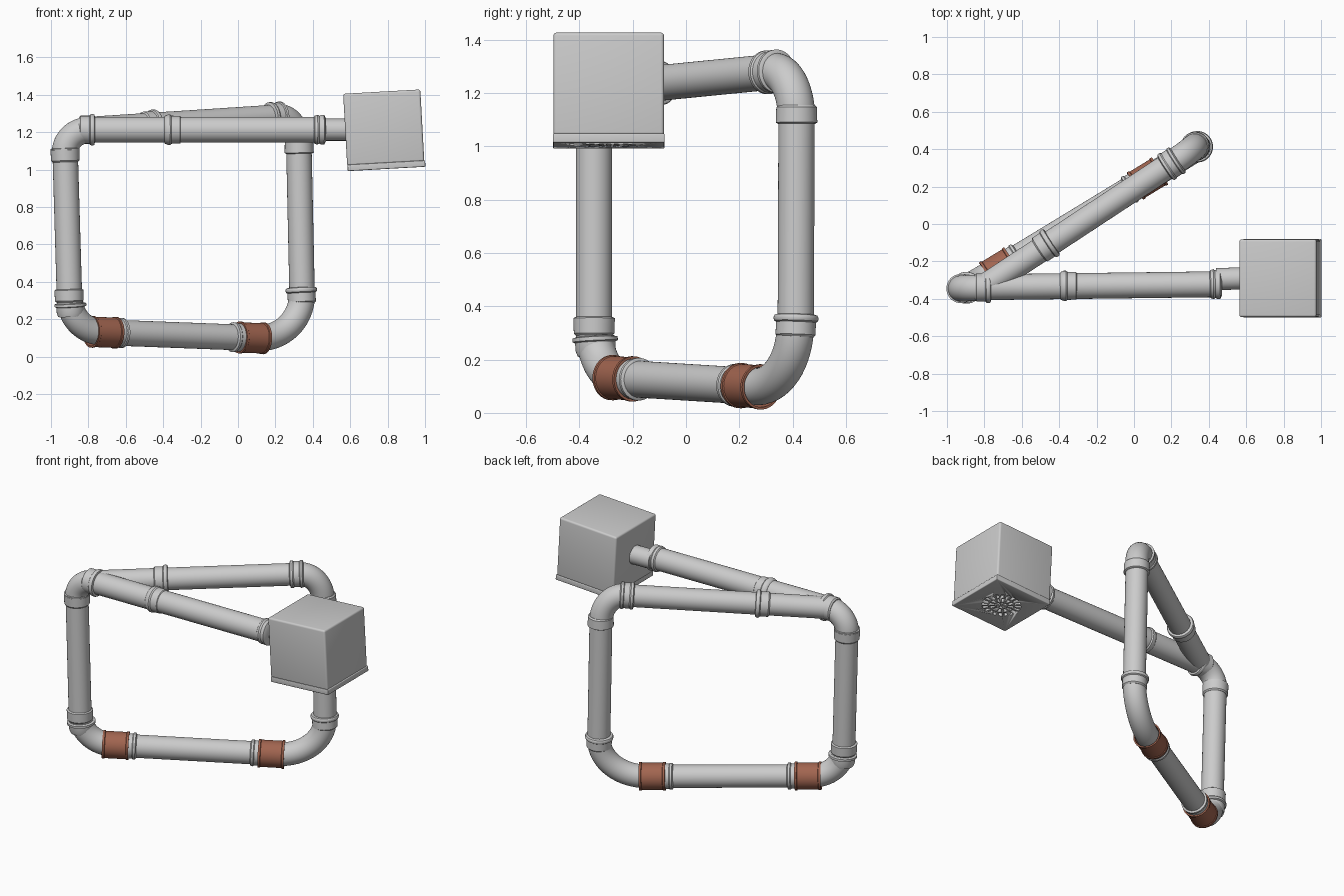
import bpy, bmesh, math
from mathutils import Vector as V, Matrix

if "Cube" in bpy.data.objects:
    bpy.data.objects.remove(bpy.data.objects["Cube"])

SIDES = 48
brown = bpy.data.materials.new("brown_plastic")
brown.diffuse_color = (0.36, 0.13, 0.08, 1)
brown.use_nodes = True
brown.node_tree.nodes["Principled BSDF"].inputs["Base Color"].default_value = brown.diffuse_color


def finish(name, bm, mat=None, angle=35):
    bmesh.ops.recalc_face_normals(bm, faces=bm.faces)
    me = bpy.data.meshes.new(name)
    bm.to_mesh(me)
    bm.free()
    me.shade_smooth()
    me.set_sharp_from_angle(angle=math.radians(angle))
    ob = bpy.data.objects.new(name, me)
    bpy.context.collection.objects.link(ob)
    if mat:
        me.materials.append(mat)
    return ob


def rings(name, stations, mat=None, closed=False):
    """Skin round sections: stations are (centre, tangent, radius)."""
    bm = bmesh.new()
    loops = []
    for c, t, r in stations:
        t = t.normalized()
        n = V((0.6, -0.8, 0)).cross(t)
        n = (n if n.length > 0.2 else V((0, 0, 1)).cross(t)).normalized()
        # horizontal-normal reference keeps neighbouring rings aligned
        b = t.cross(n)
        loops.append([bm.verts.new(c + r * (n * math.cos(a) + b * math.sin(a)))
                      for a in (2 * math.pi * i / SIDES for i in range(SIDES))])
    pairs = list(zip(loops, loops[1:])) + ([(loops[-1], loops[0])] if closed else [])
    for A, B in pairs:
        for i in range(SIDES):
            j = (i + 1) % SIDES
            bm.faces.new((A[i], A[j], B[j], B[i]))
    if not closed:
        bm.faces.new(loops[0])
        bm.faces.new(loops[-1])
    return finish(name, bm, mat)


def turned(name, start, direction, profile, mat=None, closed=False):
    d = V(direction).normalized()
    return rings(name, [(V(start) + d * t, d, r) for t, r in profile], mat, closed)


def pipe(name, a, b, r=0.068):
    d = V(b) - V(a)
    return turned(name, a, d, [(0, r), (d.length, r)])


def elbow(name, a, corner, b, r=0.07, n=16):
    """Quarter bend leaving a toward corner and arriving at b."""
    a, c, b = V(a), V(corner), V(b)
    st = []
    for i in range(n + 1):
        t = math.pi / 2 * i / n
        p = c + (a - c) * (1 - math.sin(t)) + (b - c) * (1 - math.cos(t))
        st.append((p, (c - a) * math.cos(t) + (b - c) * math.sin(t), r))
    return rings(name, st)


# socket profile: sleeve, then a raised bead at the mouth
SOCKET = [(0, .067), (.008, .075), (.055, .075), (.06, .082), (.067, .084),
          (.075, .084), (.082, .080), (.085, .069)]
BELL = [(0, .069), (.008, .076), (.065, .078), (.07, .07)]

# left column
turned("left_column_top_bell", (-.923, -.345, 1.04), (-.03, 0, 1), BELL)
turned("left_column_top_bead", (-.925, -.345, 1.10), (-.03, 0, 1),
       [(0, .07), (.002, .077), (.012, .077), (.014, .07)])
pipe("left_column", (-.925, -.345, 1.12), (-.90, -.345, .28))
turned("left_column_bottom_bell", (-.902, -.345, .29), (-.03, 0, 1), BELL)
turned("left_column_bottom_collar", (-.893, -.338, .215), (-.05, -.05, 1),
       [(0, .069), (.02, .075), (.05, .076), (.054, .085), (.068, .085), (.072, .07)])

# right column
turned("right_column_top_bell", (.326, .415, 1.155), (.02, 0, -1), BELL)
pipe("right_column", (.325, .415, 1.14), (.343, .412, .32))
turned("right_column_bottom_collar", (.342, .411, .285), (-.05, .03, 1), SOCKET)

# bottom run with two brown sleeves
LC, RC = V((-.718, -.238, .13)), V((.072, .243, .10))
u = (RC - LC).normalized()
h = .078
SLEEVE = [(-h, .076), (-h, .085), (-h + .013, .085), (-h + .016, .081), (h - .016, .081),
          (h - .013, .085), (h, .085), (h, .076)]
for nm, c in (("left", LC), ("right", RC)):
    turned(nm + "_brown_sleeve", c, u, SLEEVE, brown, closed=True)
    s = 1 if nm == "left" else -1
    turned(nm + "_sleeve_socket", c, u * s,
           [(.02, .073), (.10, .075), (.105, .080), (.118, .080), (.125, .068)])
pipe("bottom_pipe", LC + u * .05, RC - u * .05, .069)
elbow("bottom_left_elbow", (-.896, -.341, .29), (-.889, -.338, .137), LC - u * .02)
elbow("bottom_right_elbow", (.342, .411, .33), (.340, .407, .086), RC + u * .03)

# top left elbow and the Y fitting
elbow("top_left_elbow", (-.925, -.345, 1.09), (-.928, -.344, 1.213), (-.79, -.340, 1.213))
turned("top_left_collar", (-.85, -.340, 1.213), (1, .01, 0), SOCKET)
pipe("straight_pipe", (-.80, -.338, 1.213), (.46, -.322, 1.213), .069)
turned("straight_pipe_collar", (-.395, -.331, 1.213), (1, .01, 0),
       [(0, .068), (.005, .075), (.02, .081), (.032, .081), (.04, .075), (.085, .074), (.09, .068)])
B0, B1, B2 = V((-.80, -.335, 1.215)), V((-.48, -.122, 1.236)), V((.215, .332, 1.281))
pipe("branch_pipe", B0, B2, .067)
bd = B2 - B1
turned("branch_lower_collar", B1 - bd.normalized() * .035, bd, SOCKET)
turned("branch_upper_collar", B2 - bd.normalized() * .06, bd,
       [(0, .068), (.006, .082), (.02, .082), (.027, .077), (.06, .077), (.065, .082),
        (.078, .082), (.085, .069)])
elbow("top_right_elbow", (.325, .415, 1.11), (.330, .412, 1.283), B2)

# reducer into the box
turned("reducer", (.405, -.322, 1.213), (1, .02, 0),
       [(0, .068), (.006, .076), (.02, .080), (.03, .074), (.04, .080), (.055, .080), (.065, .06)])
pipe("box_inlet", (.44, -.295, 1.213), (.60, -.29, 1.213), .059)

# tilted box with a vented bottom lid
FRAME = Matrix.Translation((.78, -.29, 1.21)) @ Matrix.Rotation(math.radians(-3.2), 4, 'Y')


def block(name, centre, size, bevel):
    bm = bmesh.new()
    bmesh.ops.create_cube(bm, size=1, matrix=Matrix.Translation(centre) @ Matrix.Diagonal((*size, 1)))
    bmesh.ops.bevel(bm, geom=bm.edges[:], offset=bevel, segments=4, profile=.5, affect='EDGES')
    ob = finish(name, bm, angle=40)
    ob.matrix_world = FRAME
    return ob


block("box", (0, 0, .014), (.413, .415, .386), .012)
lid = block("vent_lid", (.003, 0, -.19), (.416, .42, .034), .005)

# radial vent slots
bm = bmesh.new()
for count, r0, r1, fill in ((20, .082, .118, .30), (12, .042, .074, .30), (6, .010, .034, .28)):
    for k in range(count):
        a, w = 2 * math.pi * k / count, 2 * math.pi / count * fill
        quad = [(r0, a - w), (r1, a - w), (r1, a + w), (r0, a + w)]
        lo, hi = ([bm.verts.new((r * math.cos(t), r * math.sin(t), z)) for r, t in quad]
                  for z in (-.23, -.188))
        bm.faces.new(lo[::-1])
        bm.faces.new(hi)
        for i in range(4):
            j = (i + 1) % 4
            bm.faces.new((lo[i], lo[j], hi[j], hi[i]))
cutter = finish("vent_cutter", bm)
cutter.matrix_world = FRAME
cutter.hide_render = True
cutter.hide_set(True)
mod = lid.modifiers.new("vents", 'BOOLEAN')
mod.operation = 'DIFFERENCE'
mod.solver = 'EXACT'
mod.object = cutter
